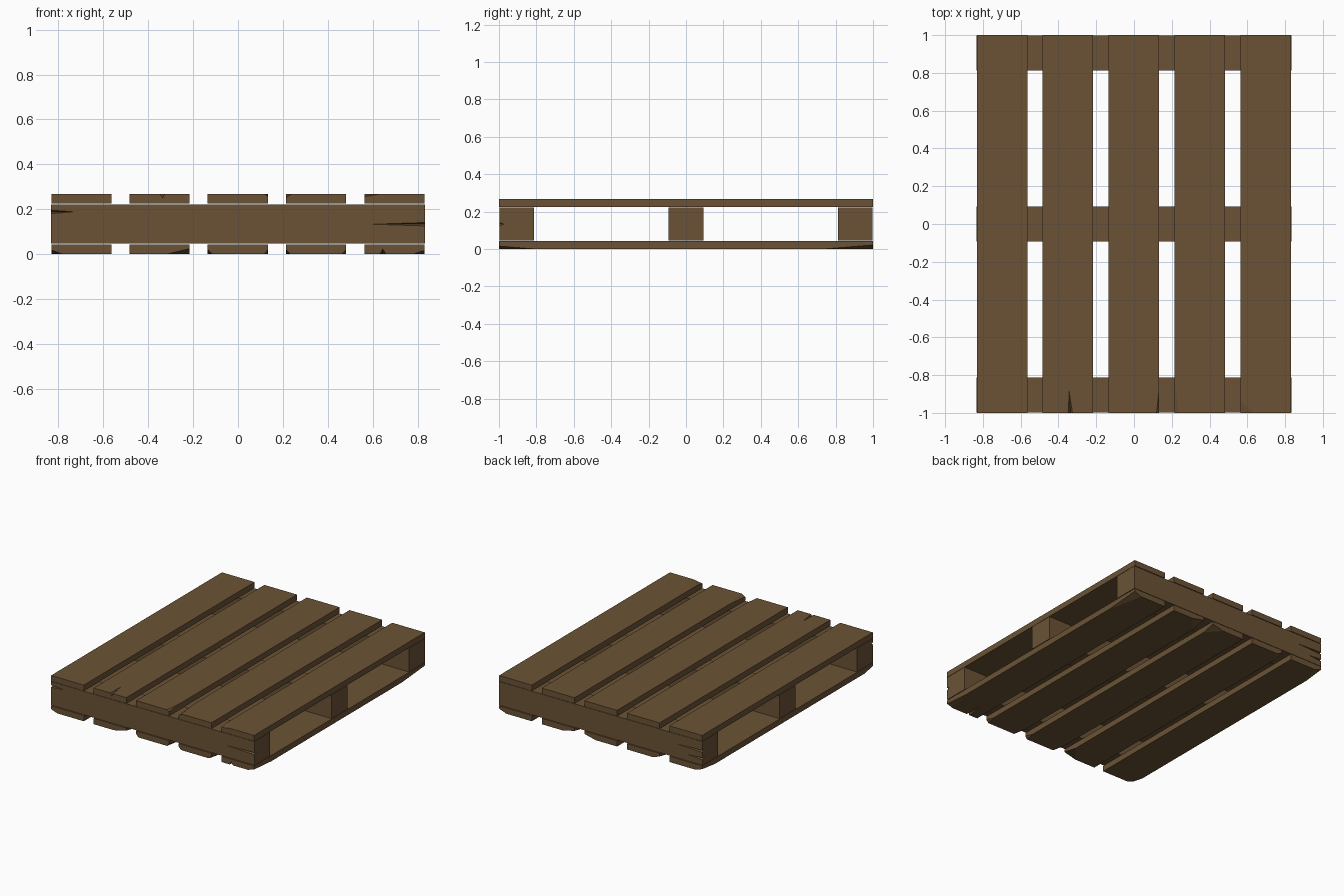
import bpy, bmesh
from mathutils import Vector

if "Cube" in bpy.data.objects:
    bpy.data.objects.remove(bpy.data.objects["Cube"])

wood = bpy.data.materials.new("brown wood")
wood.diffuse_color = (0.145, 0.086, 0.036, 1)
wood.use_nodes = True
wood.node_tree.nodes["Principled BSDF"].inputs["Base Color"].default_value = wood.diffuse_color


def finish(bm, name):
    bmesh.ops.recalc_face_normals(bm, faces=bm.faces)
    me = bpy.data.meshes.new(name)
    bm.to_mesh(me)
    bm.free()
    me.materials.append(wood)
    ob = bpy.data.objects.new(name, me)
    bpy.context.collection.objects.link(ob)
    return ob


def board(name, lo, hi, chips=()):
    """Box with broken corners; chip = (corner signs, sizes along x, y, z)."""
    lo, hi = Vector(lo), Vector(hi)
    bm = bmesh.new()
    bmesh.ops.create_cube(bm, size=1)
    for v in bm.verts:
        v.co = Vector([(lo[i] + hi[i]) / 2 + v.co[i] * (hi[i] - lo[i]) for i in range(3)])
    for signs, size in chips:
        corner = Vector([hi[i] if signs[i] > 0 else lo[i] for i in range(3)])
        normal = Vector([signs[i] / size[i] for i in range(3)])
        on_plane = corner - Vector((signs[0] * size[0], 0, 0))
        r = bmesh.ops.bisect_plane(bm, geom=bm.verts[:] + bm.edges[:] + bm.faces[:],
                                   plane_co=on_plane, plane_no=normal, clear_outer=True)
        cut = [e for e in r["geom_cut"] if isinstance(e, bmesh.types.BMEdge)]
        bmesh.ops.holes_fill(bm, edges=cut, sides=0)
    return finish(bm, name)


def split(ob, points):
    """Cut a thin wedge-shaped crack, the hull of the given points."""
    bm = bmesh.new()
    for p in points:
        bm.verts.new(p)
    bmesh.ops.convex_hull(bm, input=bm.verts)
    cutter = finish(bm, "crack_cutter")
    cutter.hide_render = True
    mod = ob.modifiers.new("crack", "BOOLEAN")
    mod.operation = "DIFFERENCE"
    mod.solver = "EXACT"
    mod.object = cutter
    bpy.context.view_layer.objects.active = ob
    bpy.ops.object.modifier_apply(modifier=mod.name)
    bpy.data.objects.remove(cutter)


W, H, T = 0.833, 0.268, 0.043
xs = [-0.698, -0.35, -0.001, 0.348, 0.698]

# broken corners, keyed by plank number
top_chips = {
    2: [((1, -1, 1), (0.014, 0.12, 0.012))],
    3: [((-1, -1, 1), (0.025, 0.18, 0.016))],
    4: [((-1, -1, 1), (0.07, 0.06, 0.012))],
}
bottom_chips = {
    0: [((-1, -1, -1), (0.05, 0.10, 0.018)), ((-1, 1, -1), (0.06, 0.15, 0.018))],
    1: [((1, -1, -1), (0.10, 0.12, 0.024)), ((-1, 1, -1), (0.05, 0.10, 0.02))],
    2: [((-1, -1, -1), (0.02, 0.10, 0.02)), ((1, -1, -1), (0.015, 0.08, 0.02)),
        ((1, 1, -1), (0.09, 0.10, 0.022))],
    3: [((-1, -1, -1), (0.02, 0.10, 0.02)), ((1, -1, -1), (0.02, 0.08, 0.02)),
        ((-1, 1, -1), (0.10, 0.12, 0.022))],
    4: [((1, -1, -1), (0.05, 0.20, 0.016)), ((1, 1, -1), (0.06, 0.27, 0.022))],
}

# top and bottom planks
tops, bottoms = [], []
for i, x in enumerate(xs):
    a, b = x - 0.134, x + 0.134
    tops.append(board(f"top_plank_{i+1}", (a, -1, H - T), (b, 1, H), top_chips.get(i, ())))
    bottoms.append(board(f"bottom_plank_{i+1}", (a, -1, 0), (b, 1, T), bottom_chips[i]))

# cross beams
beams = [board(f"{n}_beam", (-W, y - 0.093, 0.047), (W, y + 0.093, 0.222))
         for n, y in (("front", -0.905), ("middle", 0), ("back", 0.905))]

# plank splits
split(tops[1], [(-0.347, -1.001, H + 0.001), (-0.325, -1.001, H + 0.001),
                (-0.335, -1.001, H - 0.018), (-0.345, -0.87, H + 0.001)])
split(bottoms[4], [(0.632, -1.001, -0.001), (0.66, -1.001, -0.001),
                   (0.645, -1.001, 0.022), (0.645, -0.86, -0.001)])

# beam cracks at the corners: side, front or back, height, length
for ob, sx, sy, z, length in ((beams[0], 1, -1, 0.133, 0.245), (beams[0], -1, -1, 0.188, 0.11),
                              (beams[2], -1, 1, 0.15, 0.22), (beams[2], -1, 1, 0.095, 0.12)):
    x, y = sx * (W + 0.001), sy * 0.999
    split(ob, [(x, y, z - 0.008), (x, y, z + 0.008), (x, y - sy * 0.025, z),
               (x - sx * length, y, z)])
